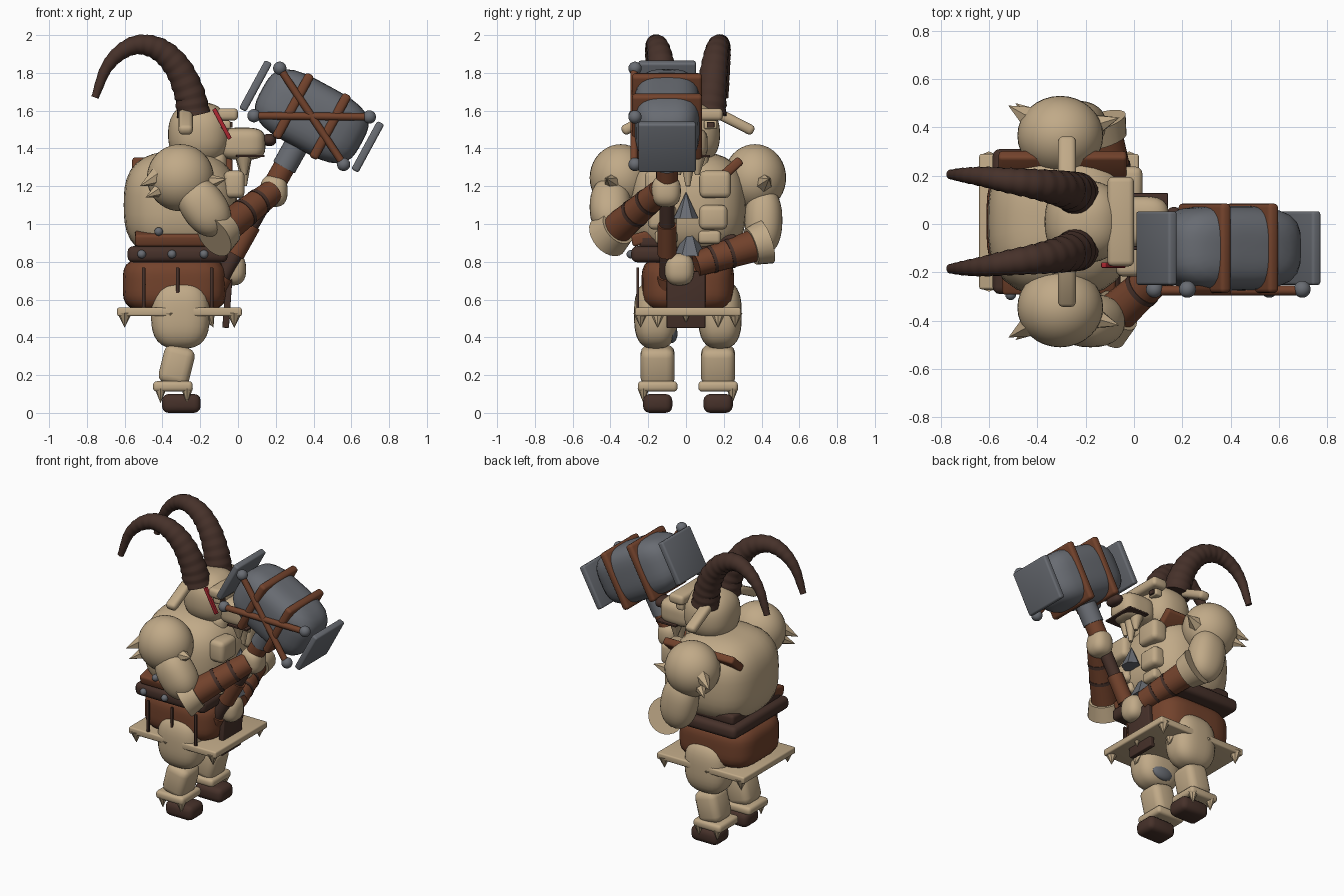
import bpy, bmesh, math
from mathutils import Vector, Matrix

if "Cube" in bpy.data.objects:
    bpy.data.objects.remove(bpy.data.objects["Cube"])

def colour(name, r, g, b):
    m = bpy.data.materials.new(name)
    m.diffuse_color = (r, g, b, 1)
    m.use_nodes = True
    m.node_tree.nodes["Principled BSDF"].inputs["Base Color"].default_value = m.diffuse_color
    return m

TAN = colour("tan_hide", 0.53, 0.40, 0.245)
BROWN = colour("brown_leather", 0.17, 0.055, 0.025)
DARK = colour("dark_brown", 0.062, 0.031, 0.023)
STEEL = colour("grey_steel", 0.14, 0.15, 0.17)
RED = colour("red_scar", 0.42, 0.02, 0.03)
Y0 = 0.01  # symmetry plane of the body

def finish(name, bm, mat, matrix=Matrix()):
    me = bpy.data.meshes.new(name)
    bm.normal_update()
    bm.to_mesh(me)
    bm.free()
    me.materials.append(mat)
    ob = bpy.data.objects.new(name, me)
    ob.matrix_world = matrix
    bpy.context.collection.objects.link(ob)
    return ob

def rot(axis, deg):
    return Matrix.Rotation(math.radians(deg), 4, axis)

def blob(name, loc, size, mat, power=2.0, turn=Matrix()):
    """Superellipsoid: 2 is round, higher is boxier."""
    bm = bmesh.new()
    bmesh.ops.create_uvsphere(bm, u_segments=32, v_segments=20, radius=1)
    for v in bm.verts:
        n = sum(abs(c) ** power for c in v.co) ** (1 / power)
        v.co = Vector(c / n * s / 2 for c, s in zip(v.co, size))
    return finish(name, bm, mat, Matrix.Translation(loc) @ turn)

def box(name, loc, size, mat, bevel=0.015, turn=Matrix()):
    bm = bmesh.new()
    bmesh.ops.create_cube(bm, size=1)
    for v in bm.verts:
        v.co = Vector(c * s for c, s in zip(v.co, size))
    if bevel:
        bmesh.ops.bevel(bm, geom=bm.edges[:], offset=bevel, segments=3,
                        profile=0.5, affect='EDGES')
    return finish(name, bm, mat, Matrix.Translation(loc) @ turn)

def rod(name, p, q, r1, r2, mat, sides=24):
    p, q = Vector(p), Vector(q)
    bm = bmesh.new()
    bmesh.ops.create_cone(bm, cap_ends=True, segments=sides, radius1=r1,
                          radius2=r2, depth=(q - p).length)
    turn = (q - p).to_track_quat('Z', 'Y').to_matrix().to_4x4()
    return finish(name, bm, mat, Matrix.Translation((p + q) / 2) @ turn)

def horn(name, s):
    """Ridged tapering tube swept along a curved spine."""
    pts = [(-.235, .115, 1.58), (-.26, .125, 1.70), (-.32, .14, 1.83), (-.41, .155, 1.92),
           (-.52, .17, 1.95), (-.62, .185, 1.91), (-.70, .192, 1.82), (-.757, .195, 1.67)]
    pts = [Vector((x, Y0 + s * y, z)) for x, y, z in pts]
    pts = [pts[0] * 2 - pts[1]] + pts + [pts[-1] * 2 - pts[-2]]
    def spine(t):
        i = min(int(t * 7), 6)
        u = t * 7 - i
        a, b, c, d = pts[i:i + 4]
        return 0.5 * (2 * b + (c - a) * u + (2 * a - 5 * b + 4 * c - d) * u ** 2
                      + (3 * b - a - 3 * c + d) * u ** 3)
    bm, rings, steps = bmesh.new(), [], 64
    for k in range(steps + 1):
        t = k / steps
        d = (spine(min(t + .01, 1)) - spine(max(t - .01, 0))).normalized()
        side = d.cross(Vector((0, 1, 0))).normalized()
        up = side.cross(d)
        r = (0.088 - 0.068 * t ** 1.15) * (1.03 - 0.07 * (k % 4) / 3)
        rings.append([bm.verts.new(spine(t) + r * (math.cos(a) * side + math.sin(a) * up))
                      for a in (math.tau * j / 20 for j in range(20))])
    for a, b in zip(rings, rings[1:]):
        for j in range(20):
            bm.faces.new((a[j], a[j - 1], b[j - 1], b[j]))
    bm.faces.new(rings[0])
    bm.faces.new(rings[-1])
    bmesh.ops.recalc_face_normals(bm, faces=bm.faces[:])
    finish(name, bm, DARK)

# Torso and hips
blob("torso", (-.305, Y0, 1.10), (.60, .62, .57), TAN, 2.8)
box("neck", (-.16, Y0, 1.29), (.2, .22, .2), TAN, .05)
blob("trousers", (-.335, Y0, .68), (.55, .49, .30), BROWN, 4)
box("belt", (-.32, Y0, .84), (.53, .60, .085), DARK, .03)
box("upper_belt", (-.31, Y0, .91), (.47, .52, .07), DARK, .02)
box("sash", (-.31, -.23, .925), (.47, .12, .065), BROWN, .015, rot('X', 15))
for x, z in ((-.51, .84), (-.35, .84), (-.18, .84), (-.42, .96)):
    blob("belt_stud", (x, -.292, z), (.045, .045, .045), STEEL)
box("hem_trim", (-.31, Y0, .535), (.66, .56, .045), TAN, .01)
for x in (-.60, -.36, -.02):
    for s in (-1, 1):
        rod("hem_tuft", (x, Y0 + s * .25, .53), (x, Y0 + s * .25, .45), .04, 0, TAN, 8)
for x, z in ((-.5, .65), (-.32, .695), (-.14, .65)):
    box("side_fringe", (x, -.255, z), (.018, .014, .77 * 2 - 2 * z), DARK, .003)
box("loin_cloth", (-.055, 0, .60), (.035, .205, .30), DARK, .006, rot('Y', 4))
rod("loin_tuft", (-.025, 0, .54), (-.025, 0, .475), .03, 0, TAN, 8)
box("shoulder_strap", (-.295, .235, 1.29), (.53, .15, .05), BROWN, .015, rot('X', 42))

# Chest plates, medallion and buckle
for s in (-1, 1):
    box("chest_plate", (-.02, Y0 + s * .145, 1.21), (.11, .165, .145), TAN, .03)
    box("belly_plate", (-.03, Y0 + s * .135, 1.035), (.10, .15, .13), TAN, .03)
    box("lower_plate", (-.06, Y0 + s * .115, .93), (.10, .12, .07), TAN, .02)
rod("chest_medallion", (.02, 0, 1.03), (.02, 0, 1.17), .065, 0, STEEL, 6)
rod("belt_buckle", (-.06, .02, .83), (-.06, .02, .94), .085, .03, STEEL, 6)

# Legs
for s in (-1, 1):
    y = Y0 + s * .16
    blob("thigh", (-.305, y + s * .01, .52), (.31, .23, .36), TAN, 2.8)
    box("shin", (-.325, y, .25), (.165, .18, .21), TAN, .045, rot('Y', 14))
    box("ankle_cuff", (-.345, y, .14), (.21, .21, .055), TAN, .02)
    box("hoof", (-.30, y, .05), (.205, .155, .10), DARK, .035)
    for x in (-.41, -.27):
        rod("ankle_tuft", (x, y + s * .075, .13), (x, y + s * .075, .05), .032, 0, TAN, 8)
    rod("knee_tuft", (-.16, y, .53), (-.13, y, .45), .04, 0, TAN, 8)
blob("knee_patch", (-.29, -.075, .42), (.16, .06, .10), STEEL)

# Head
blob("head", (-.205, Y0, 1.475), (.33, .34, .34), TAN, 2.4)
box("brow", (-.055, Y0, 1.58), (.11, .37, .065), TAN, .022)
blob("muzzle", (.02, Y0, 1.425), (.25, .21, .17), TAN, 3.5)
blob("nose", (.165, Y0, 1.445), (.075, .12, .065), DARK, 2.4)
box("mouth", (.065, Y0, 1.36), (.15, .235, .012), DARK, .003)
for dy, z in ((-.05, 1.26), (0, 1.2), (.05, 1.26)):
    rod("beard_tuft", (.03, Y0 + dy, 1.36), (.035, Y0 + dy, z), .045, .012, TAN, 12)
for s in (-1, 1):
    box("ear", (-.277, Y0 + s * .25, 1.54), (.075, .22, .055), TAN, .022, rot('X', -27 * s))
    box("eye", (-.065, Y0 + s * .12, 1.525), (.05, .07, .045), TAN, .01)
    box("pupil", (-.038, Y0 + s * .12, 1.525), (.02, .04, .03), DARK, .004)
    horn("horn", s)
box("scar", (-.085, -.17, 1.53), (.022, .022, .18), RED, .004, rot('Y', -28))

# Shoulders with fur spikes
for s in (-1, 1):
    blob("shoulder", (-.305, Y0 + s * .355, 1.245), (.355, .33, .355), TAN)
    for a, b in (((-.43, .43, 1.25), (-.52, .48, 1.20)), ((-.40, .42, 1.19), (-.49, .49, 1.14)),
                 ((-.16, .40, 1.22), (-.06, .43, 1.24))):
        a, b = [(p[0], Y0 + s * p[1], p[2]) for p in (a, b)]
        rod("shoulder_spike", a, b, .05, 0, TAN, 6)

# Arms: elbow, wrist and hand for each side
def arm(upper, upper_size, turn, elbow, wrist, hand):
    elbow, wrist = Vector(elbow), Vector(wrist)
    d = wrist - elbow
    blob("upper_arm", upper, upper_size, TAN, 2.3, turn)
    rod("arm_cuff", elbow - d * .10, elbow + d * .13, .12, .10, TAN)
    rod("forearm", elbow, wrist, .088, .065, BROWN)
    blob("hand", hand, (.145, .155, .17), TAN, 2.6)
    for t in (.45, .72):
        rod("bracer_band", elbow + d * t, elbow + d * (t + .05),
            .091 - .023 * t, .090 - .023 * t, DARK)

arm((-.18, -.40, 1.09), (.24, .22, .33), rot('Y', -35),
    (-.10, -.39, .955), (.18, -.14, 1.17), (.19, -.105, 1.175))
arm((-.24, .41, 1.02), (.24, .20, .36), rot('Y', -10),
    (-.14, .39, .895), (-.04, .05, .785), (-.03, -.035, .76))

# Hammer handle
def shaft(t):
    return Vector((.395 + .49 * t, -.1, 1.57 + .872 * t))
rod("hammer_handle", shaft(-1.02), shaft(-.2), .04, .04, DARK)
rod("handle_pommel", shaft(-1.04), shaft(-.97), .052, .052, BROWN)
rod("handle_wrap", shaft(-.84), shaft(-.66), .05, .05, BROWN)
rod("handle_grip", shaft(-.42), shaft(-.29), .058, .058, BROWN)
rod("handle_ferrule", shaft(-.31), shaft(-.12), .065, .065, STEEL)

# Hammer head, laid out in its own tilted frame
TILT = rot('Y', 28.5)
def at(u, y, v):
    return Vector((.39, -.1, 1.57)) + TILT.to_3x3() @ Vector((u, y, v))
blob("hammer_barrel", at(0, 0, 0), (.60, .35, .37), STEEL, 3.4, TILT)
for s in (-1, 1):
    box("hammer_face", at(s * .338, 0, 0), (.042, .305, .29), STEEL, .012, TILT)
    box("hammer_band", at(s * .112, 0, 0), (.05, .37, .385), BROWN, .018, TILT)
    rod("cross_strap", at(-.27, -.175, s * .143), at(.27, -.175, -s * .143), .02, .02, BROWN, 12)
    for t in (-1, 1):
        blob("hammer_stud", at(s * .27, -.17, t * .143), (.07, .07, .07), STEEL)

# Smooth shading with sharp edges kept
bpy.ops.object.select_all(action='SELECT')
bpy.context.view_layer.objects.active = bpy.context.scene.objects[0]
bpy.ops.object.shade_smooth_by_angle(angle=math.radians(35))
